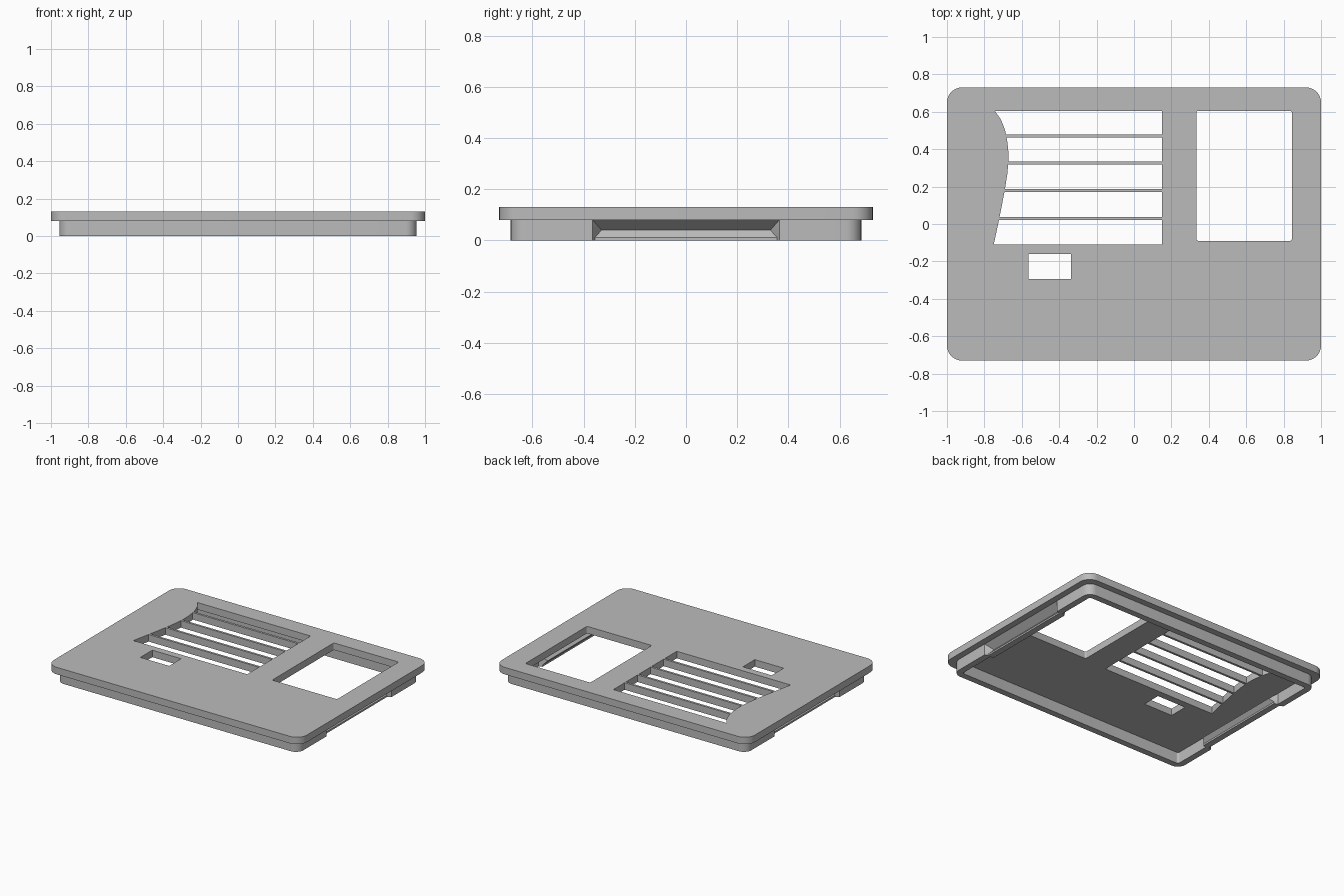
import bpy, bmesh, math
from mathutils import Vector

cube = bpy.data.objects.get("Cube")
if cube:
    bpy.data.objects.remove(cube, do_unlink=True)

grey = bpy.data.materials.new("plain_grey")
grey.use_nodes = True
colour = (0.5, 0.5, 0.5, 1)
grey.diffuse_color = colour
grey.node_tree.nodes["Principled BSDF"].inputs["Base Color"].default_value = colour

PLATE_Z, TOP_Z = 0.08, 0.13
SKIRT_X, SKIRT_Y, WALL = 0.955, 0.685, 0.045
GRIP = 0.365  # half length of each side grip


def finish(name, bm):
    bmesh.ops.remove_doubles(bm, verts=bm.verts, dist=0.0005)
    bmesh.ops.recalc_face_normals(bm, faces=bm.faces)
    mesh = bpy.data.meshes.new(name)
    bm.to_mesh(mesh)
    bm.free()
    mesh.materials.clear()
    mesh.materials.append(grey)
    ob = bpy.data.objects.new(name, mesh)
    bpy.context.collection.objects.link(ob)
    bpy.ops.object.select_all(action='DESELECT')
    ob.select_set(True)
    bpy.context.view_layer.objects.active = ob
    bpy.ops.object.shade_smooth_by_angle(angle=math.radians(25))
    return ob


def extrude_outlines(name, outlines, z0, z1):
    """Filled flat shape; outlines inside the first one become holes."""
    curve = bpy.data.curves.new(name + "_outline", 'CURVE')
    curve.dimensions, curve.fill_mode = '2D', 'BOTH'
    curve.extrude = (z1 - z0) / 2
    for pts in outlines:
        spline = curve.splines.new('POLY')
        spline.points.add(len(pts) - 1)
        for p, (x, y) in zip(spline.points, pts):
            p.co = (x, y, 0, 1)
        spline.use_cyclic_u = True
    helper = bpy.data.objects.new(name + "_outline", curve)
    mesh = bpy.data.meshes.new_from_object(helper)
    bm = bmesh.new()
    bm.from_mesh(mesh)
    bmesh.ops.translate(bm, verts=bm.verts, vec=Vector((0, 0, (z0 + z1) / 2)))
    bpy.data.objects.remove(helper)
    bpy.data.curves.remove(curve)
    bpy.data.meshes.remove(mesh)
    return finish(name, bm)


def corner(x, y, r, start, steps=8):
    """Quarter arc around a centre, counter-clockwise."""
    angles = [math.radians(start + 90 * i / steps) for i in range(steps + 1)]
    return [(x + r * math.cos(a), y + r * math.sin(a)) for a in angles]


def rounded_rect(x0, x1, y0, y1, r):
    return (corner(x1 - r, y1 - r, r, 0) + corner(x0 + r, y1 - r, r, 90)
            + corner(x0 + r, y0 + r, r, 180) + corner(x1 - r, y0 + r, r, 270))


# Curved left edge of the grille, from bottom to top
EDGE = [(-0.75, -0.11), (-0.72, 0.03), (-0.691, 0.18), (-0.677, 0.27), (-0.672, 0.33),
        (-0.671, 0.38), (-0.677, 0.44), (-0.69, 0.505), (-0.712, 0.56), (-0.745, 0.605)]


def edge_x(y):
    for (xa, ya), (xb, yb) in zip(EDGE, EDGE[1:]):
        if y <= yb:
            return xa + (xb - xa) * (y - ya) / (yb - ya)
    return EDGE[-1][0]


def slot(y0, y1, right=0.15, steps=8):
    ys = [y1 + (y0 - y1) * i / steps for i in range(steps + 1)]
    return [(right, y0), (right, y1)] + [(edge_x(y), y) for y in ys]


# Top plate with grille slots, large window and small window
bars, half_bar = (0.03, 0.178, 0.325, 0.47), 0.008
lows = [-0.11] + [b + half_bar for b in bars]
highs = [b - half_bar for b in bars] + [0.605]
holes = [slot(a, b) for a, b in zip(lows, highs)]
holes.append(rounded_rect(0.333, 0.845, -0.09, 0.605, 0.012))
holes.append([(-0.565, -0.295), (-0.337, -0.295), (-0.337, -0.16), (-0.565, -0.16)])
extrude_outlines("top_plate", [rounded_rect(-1, 1, -0.73, 0.73, 0.08)] + holes, PLATE_Z, TOP_Z)


# Skirt: one U-shaped wall at the back, one at the front
def half_loop(x, y, r):
    return ([(x, GRIP)] + corner(x - r, y - r, r, 0)
            + corner(r - x, y - r, r, 90) + [(-x, GRIP)])


u_shape = (half_loop(SKIRT_X, SKIRT_Y, 0.06)
           + half_loop(SKIRT_X - WALL, SKIRT_Y - WALL, 0.015)[::-1])
for name, side in (("back_skirt", 1), ("front_skirt", -1)):
    extrude_outlines(name, [[(x, y * side) for x, y in u_shape]], 0, PLATE_Z)

# Side grips: wall section folded inwards, as (inset, half length, height)
FOLD = [(0, GRIP, PLATE_Z), (0.05, 0.33, 0.04), (0.025, 0.355, 0.012), (0.025, 0.355, 0)]
for name, side in (("left_grip", 1), ("right_grip", -1)):
    bm = bmesh.new()
    rings = []
    for end, flat in ((-1, True), (-1, False), (1, False), (1, True)):
        ring = []
        for shift, points in ((0, FOLD), (WALL, FOLD[::-1])):
            for inset, length, z in points:
                x = SKIRT_X - shift - (0 if flat else inset)
                y = GRIP if flat else length
                ring.append(bm.verts.new((side * x, end * y, z)))
        rings.append(ring)
    for a, b in zip(rings, rings[1:]):
        for i in range(len(a)):
            j = (i + 1) % len(a)
            bm.faces.new((a[i], a[j], b[j], b[i]))
    finish(name, bm)
